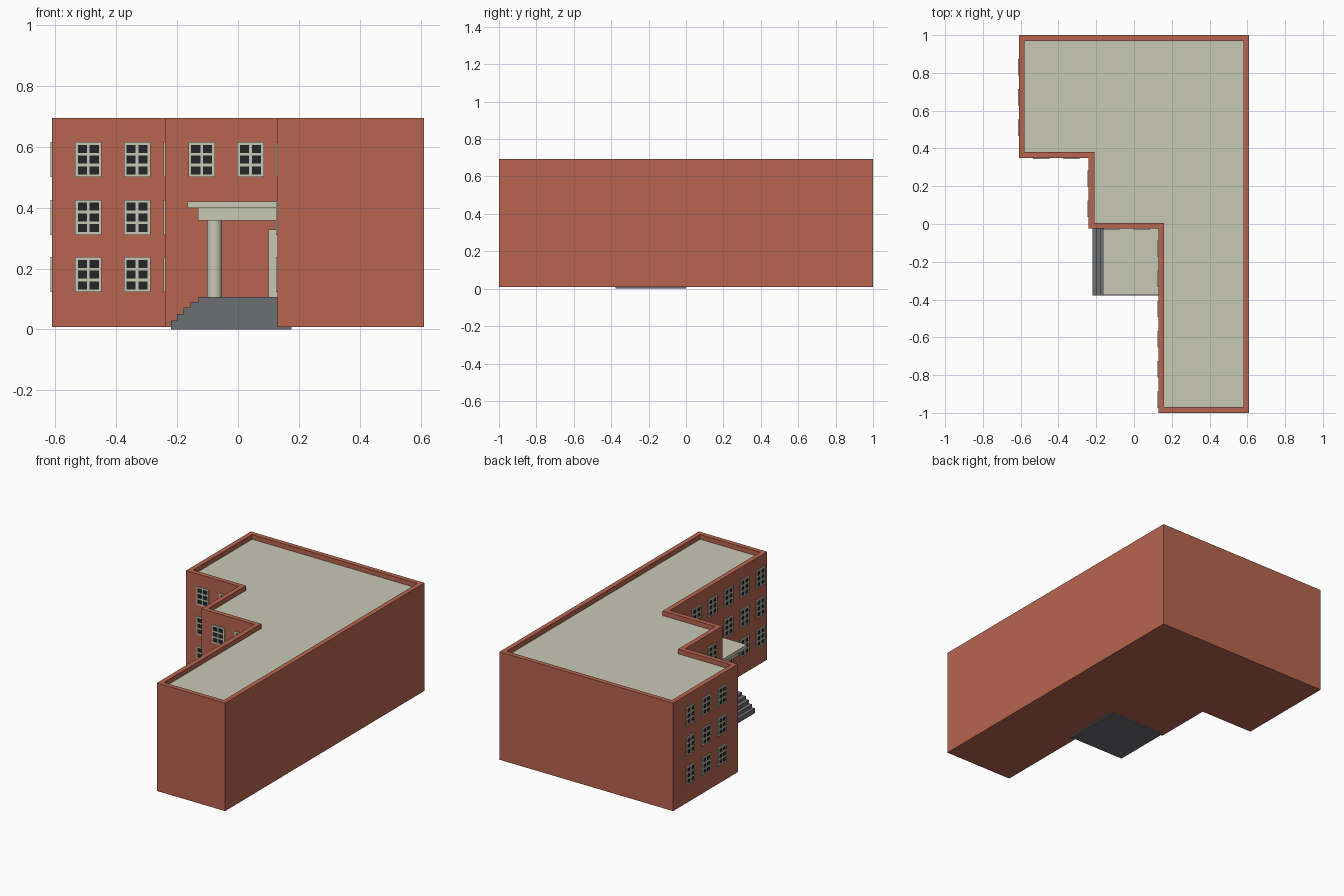
import bpy, bmesh, math
from mathutils import Matrix, Vector

if "Cube" in bpy.data.objects:
    bpy.data.objects.remove(bpy.data.objects["Cube"])


def material(name, rgb):
    m = bpy.data.materials.new(name)
    m.diffuse_color = (*rgb, 1)
    m.use_nodes = True
    m.node_tree.nodes["Principled BSDF"].inputs["Base Color"].default_value = m.diffuse_color
    return m


brick = material("brick", (0.48, 0.13, 0.08))
cream = material("cream", (0.58, 0.58, 0.47))
dark = material("dark_glass", (0.018, 0.018, 0.022))
stone = material("dark_stone", (0.155, 0.158, 0.168))


def add_box(bm, lo, hi, mat=0):
    lo, hi = Vector(lo), Vector(hi)
    mtx = Matrix.Translation((lo + hi) / 2) @ Matrix.Diagonal((*(hi - lo), 1))
    verts = bmesh.ops.create_cube(bm, size=1, matrix=mtx)["verts"]
    for f in {f for v in verts for f in v.link_faces}:
        f.material_index = mat


def to_mesh(bm, name, mats):
    bmesh.ops.recalc_face_normals(bm, faces=bm.faces)
    me = bpy.data.meshes.new(name)
    bm.to_mesh(me)
    bm.free()
    for m in mats:
        me.materials.append(m)
    return me


def place(name, mesh, loc=(0, 0, 0), turn=0):
    ob = bpy.data.objects.new(name, mesh)
    ob.location = loc
    ob.rotation_euler.z = turn
    bpy.context.collection.objects.link(ob)
    return ob


def box(name, lo, hi, mat):
    bm = bmesh.new()
    add_box(bm, lo, hi)
    return place(name, to_mesh(bm, name, [mat]))


def extrude(bm, points, offset):
    face = bm.faces.new([bm.verts.new(p) for p in points])
    res = bmesh.ops.extrude_face_region(bm, geom=[face])
    moved = [g for g in res["geom"] if isinstance(g, bmesh.types.BMVert)]
    bmesh.ops.translate(bm, verts=moved, vec=offset)
    return [g for g in res["geom"] if isinstance(g, bmesh.types.BMFace)][0]


# Stepped brick building with a sunken cream roof inside the parapet
BASE, TOP = 0.008, 0.693
plan = [(0.13, -1), (0.61, -1), (0.61, 1), (-0.61, 1), (-0.61, 0.35),
        (-0.24, 0.35), (-0.24, -0.025), (0.13, -0.025)]
bm = bmesh.new()
roof = extrude(bm, [(x, y, BASE) for x, y in plan], (0, 0, TOP - BASE))
bmesh.ops.recalc_face_normals(bm, faces=bm.faces)
bmesh.ops.inset_region(bm, faces=[roof], thickness=0.03, use_even_offset=True)
sunk = bmesh.ops.extrude_face_region(bm, geom=[roof])["geom"]
bmesh.ops.translate(bm, vec=(0, 0, -0.03),
                    verts=[g for g in sunk if isinstance(g, bmesh.types.BMVert)])
for g in sunk:
    if isinstance(g, bmesh.types.BMFace):
        g.material_index = 1
if roof.is_valid:
    bmesh.ops.delete(bm, geom=[roof], context='FACES_ONLY')
place("building", to_mesh(bm, "building", [brick, cream]))

# One window: cream bars around six dark panes, facing -y
W, H, BAR, OUT = 0.087, 0.115, 0.009, 0.005
pw, ph = (W - 3 * BAR) / 2, (H - 4 * BAR) / 3
bm = bmesh.new()
for i in range(3):
    x = -W / 2 + i * (pw + BAR)
    add_box(bm, (x, -OUT, -H / 2), (x + BAR, 0.002, H / 2))
    if i < 2:
        for j in range(4):
            z = -H / 2 + j * (ph + BAR)
            add_box(bm, (x + BAR, -OUT, z), (x + BAR + pw, 0.002, z + BAR))
            if j < 3:
                add_box(bm, (x + BAR, -0.002, z + BAR),
                        (x + BAR + pw, 0.002, z + BAR + ph), 1)
window = to_mesh(bm, "window", [cream, dark])

# Windows on the front-facing and left-facing walls
rows = (0.18, 0.368, 0.557)
LEFT = -math.pi / 2
for k, z in enumerate(rows):
    for x in (-0.491, -0.331):
        place("window_front_wing", window, (x, 0.35, z))
    for y in (0.51, 0.67, 0.83):
        place("window_left_wing", window, (-0.61, y, z), LEFT)
    for y in (0.08, 0.24):
        place("window_middle_left", window, (-0.24, y, z), LEFT)
    for c in range(6 if k == 2 else 4):
        place("window_long_wing", window, (0.13, -0.93 + 0.16 * c, z), LEFT)
for x in (-0.119, 0.041):
    place("window_middle_front", window, (x, -0.025, rows[2]))

# Entrance steps climbing towards +x
profile = [(0.175, 0), (-0.22, 0)]
for x, z in ((-0.22, 0.03), (-0.20, 0.05), (-0.178, 0.072), (-0.155, 0.09), (-0.13, 0.107)):
    profile += [(x, profile[-1][1]), (x, z)] if profile[-1][0] != x else [(x, z)]
profile += [(0.175, 0.107)]
bm = bmesh.new()
extrude(bm, [(x, -0.378, z) for x, z in profile], (0, 0.378, 0))
place("entrance_steps", to_mesh(bm, "entrance_steps", [stone]))

# Canopy
box("canopy_beam", (-0.132, -0.345, 0.357), (0.135, -0.02, 0.40), cream)
box("canopy_slab", (-0.165, -0.376, 0.399), (0.135, -0.02, 0.42), cream)

# Round columns
for y in (-0.30, -0.08):
    bpy.ops.mesh.primitive_cylinder_add(vertices=32, radius=0.025, depth=0.252,
                                        location=(-0.077, y, 0.232))
    col = bpy.context.object
    col.name = "column"
    col.data.materials.append(cream)
    bpy.ops.object.shade_smooth_by_angle(angle=math.radians(40))

# Door with a cream surround on the long wing
box("door_panel", (0.12, -0.265, 0.106), (0.135, -0.115, 0.305), dark)
box("door_jamb_front", (0.10, -0.29, 0.106), (0.135, -0.265, 0.328), cream)
box("door_jamb_back", (0.10, -0.115, 0.106), (0.135, -0.09, 0.328), cream)
box("door_lintel", (0.10, -0.265, 0.303), (0.135, -0.115, 0.328), cream)
box("door_mullion", (0.113, -0.194, 0.106), (0.135, -0.186, 0.304), cream)
